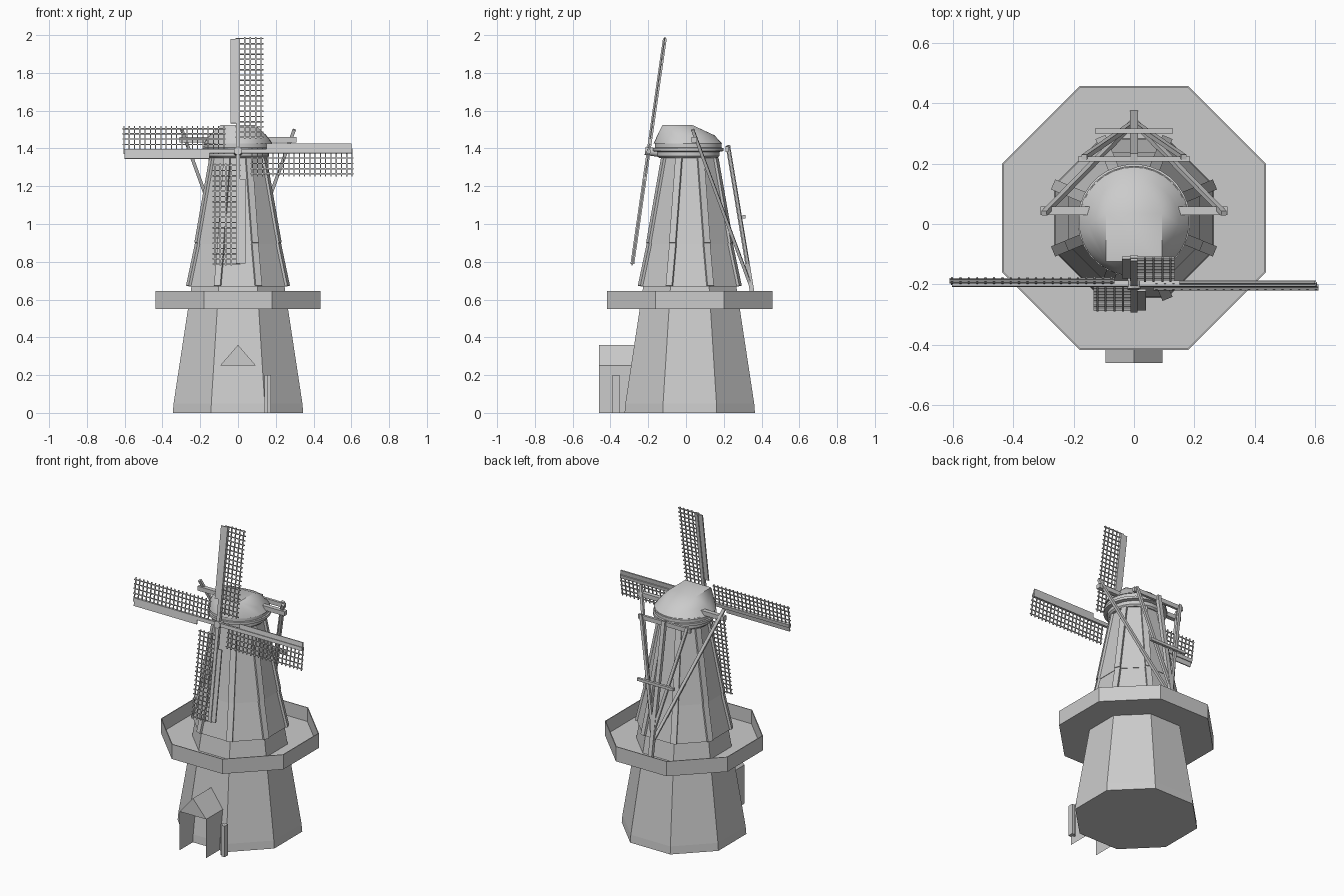
import bpy, bmesh
from math import pi, cos, sin, radians
from mathutils import Vector, Matrix

if "Cube" in bpy.data.objects:
    bpy.data.objects.remove(bpy.data.objects["Cube"])

CY = 0.02                      # tower axis in y
OCT = 1 / cos(pi / 8)          # apothem -> corner radius


def finish(name, bm, smooth=False):
    bmesh.ops.recalc_face_normals(bm, faces=bm.faces)
    me = bpy.data.meshes.new(name)
    bm.to_mesh(me)
    bm.free()
    ob = bpy.data.objects.new(name, me)
    bpy.context.collection.objects.link(ob)
    if smooth:
        bpy.ops.object.select_all(action='DESELECT')
        ob.select_set(True)
        bpy.context.view_layer.objects.active = ob
        bpy.ops.object.shade_smooth_by_angle(angle=radians(30))
    return ob


def lathe(name, profile, n=8, closed=False, cy=CY, smooth=False):
    """Stack of n-gon rings; octagons are sized by their flats."""
    bm = bmesh.new()
    k = OCT if n == 8 else 1
    rings = [[bm.verts.new((r * k * cos((i + .5) * 2 * pi / n), cy + r * k * sin((i + .5) * 2 * pi / n), z))
              for i in range(n)] for r, z in profile]
    pairs = list(zip(rings, rings[1:]))
    if closed:
        pairs.append((rings[-1], rings[0]))
    else:
        bm.faces.new(rings[0])
        bm.faces.new(rings[-1])
    for a, b in pairs:
        for i in range(n):
            j = (i + 1) % n
            bm.faces.new((a[i], a[j], b[j], b[i]))
    return finish(name, bm, smooth)


def add_box(bm, lo, hi, mat=Matrix()):
    lo, hi = Vector(lo), Vector(hi)
    size = Matrix.Diagonal((*(hi - lo), 1))
    bmesh.ops.create_cube(bm, size=1, matrix=mat @ Matrix.Translation((lo + hi) / 2) @ size)


def box(name, lo, hi):
    bm = bmesh.new()
    add_box(bm, lo, hi)
    return finish(name, bm)


def beam(name, a, b, w, t, out=(0, 1, 0)):
    """Bar from a to b, t thick along 'out' and w wide across it."""
    a, b = Vector(a), Vector(b)
    z = (b - a).normalized()
    x = Vector(out).cross(z).normalized()
    y = z.cross(x)
    m = Matrix((x, y, z)).transposed().to_4x4()
    m.translation = a
    bm = bmesh.new()
    add_box(bm, (-w / 2, -t / 2, 0), (w / 2, t / 2, (b - a).length), m)
    return finish(name, bm)


# Octagonal tower
lathe("lower_tower", [(.345, 0), (.341, .05), (.265, .55), (.245, .68)])
lathe("lower_skirt", [(.262, .67), (.212, .905)])
lathe("upper_skirt", [(.217, .895), (.138, 1.36)])
lathe("gallery", [(.24, .55), (.437, .55), (.437, .645), (.432, .645), (.432, .556), (.24, .556)], closed=True)

# Boards along the tower corners
for i in range(8):
    a = (i + .5) * pi / 4
    d = Vector((cos(a), sin(a), 0))
    for label, r0, z0, r1, z1 in (("lower", .262, .672, .214, .9), ("upper", .218, .9, .139, 1.35)):
        p, q = d * r0 * OCT, d * r1 * OCT
        beam(f"{label}_corner_board_{i}", (p.x, p.y + CY, z0), (q.x, q.y + CY, z1), .036, .014, d)

# Porch: open front, thin walls and gable roof
bm = bmesh.new()
f, b, e = -.46, -.27, .095
V = lambda *c: bm.verts.new(c)
for s in (-e, e):
    bm.faces.new((V(s, f, 0), V(s, -.325, 0), V(s, -.285, .25), V(s, f, .25)))
    bm.faces.new((V(s, f, .25), V(s, b, .25), V(0, b, .36), V(0, f, .36)))
bm.faces.new((V(-e, f, .25), V(e, f, .25), V(0, f, .36)))
bmesh.ops.remove_doubles(bm, verts=bm.verts, dist=.0005)
finish("porch", bm)
box("porch_post_front", (.155, -.388, 0), (.176, -.352, .2))
box("porch_post_side", (.14, -.376, 0), (.156, -.362, .2))

# Rotating cap
lathe("cap_ring", [(.155, 1.35), (.165, 1.36), (.165, 1.382), (.187, 1.386), (.187, 1.402),
                   (.178, 1.404), (.178, 1.43)], n=32, cy=.012, smooth=True)
bm = bmesh.new()
for r, z, cy in ((.183, 1.425, .01), (.15, 1.47, .0)):
    for i in range(32):
        a = 2 * pi * i / 32
        bm.verts.new((r * cos(a), cy + r * sin(a), z))
for x in (-.092, .092):
    for y in (-.125, .035):
        bm.verts.new((x, y, 1.523))
bmesh.ops.convex_hull(bm, input=bm.verts)
bmesh.ops.dissolve_limit(bm, angle_limit=.01, verts=bm.verts, edges=bm.edges)
finish("cap_roof", bm, True)

# Sails: one blade pattern turned four times on a tilted axle
hub = Matrix.Translation((0, -.198, 1.385)) @ Matrix.Rotation(radians(-8.2), 4, 'X')
for k in range(4):
    m = hub @ Matrix.Rotation(k * pi / 2, 4, 'Y')
    bm = bmesh.new()
    add_box(bm, (-.011, -.01, 0), (.011, .01, .603), m)             # stock
    add_box(bm, (-.04, -.004, .15), (-.009, .004, .6), m)           # leading board
    for x in (.036, .065, .094, .121):                              # long laths
        add_box(bm, (x - .003, -.004, .065), (x + .003, .002, .612), m)
    for i in range(20):                                             # cross laths
        z = .075 + i * .0278
        add_box(bm, (-.014, -.002, z - .003), (.134, .004, z + .003), m)
    finish(f"sail_{k}", bm)
bm = bmesh.new()
bmesh.ops.create_cone(bm, cap_ends=True, segments=16, radius1=.022, radius2=.022, depth=.2,
                      matrix=hub @ Matrix.Translation((0, .082, 0)) @ Matrix.Rotation(pi / 2, 4, 'X'))
finish("axle", bm, True)

# Tail: cross beams, pole and braces behind the tower
box("main_cross_beam", (-.31, .03, 1.432), (.31, .058, 1.46))
box("rear_cross_beam", (-.185, .208, 1.382), (.185, .224, 1.41))
box("lower_cross_beam", (-.13, .3, 1.03), (.13, .316, 1.048))
beam("tail_pole", (0, .222, 1.415), (0, .364, .556), .026, .024)
for s in (-1, 1):
    beam(f"long_brace_{s}", (s * .298, .035, 1.5), (0, .34, .68), .018, .016)
    beam(f"short_brace_{s}", (s * .165, .222, 1.415), (0, .335, .74), .018, .016)
